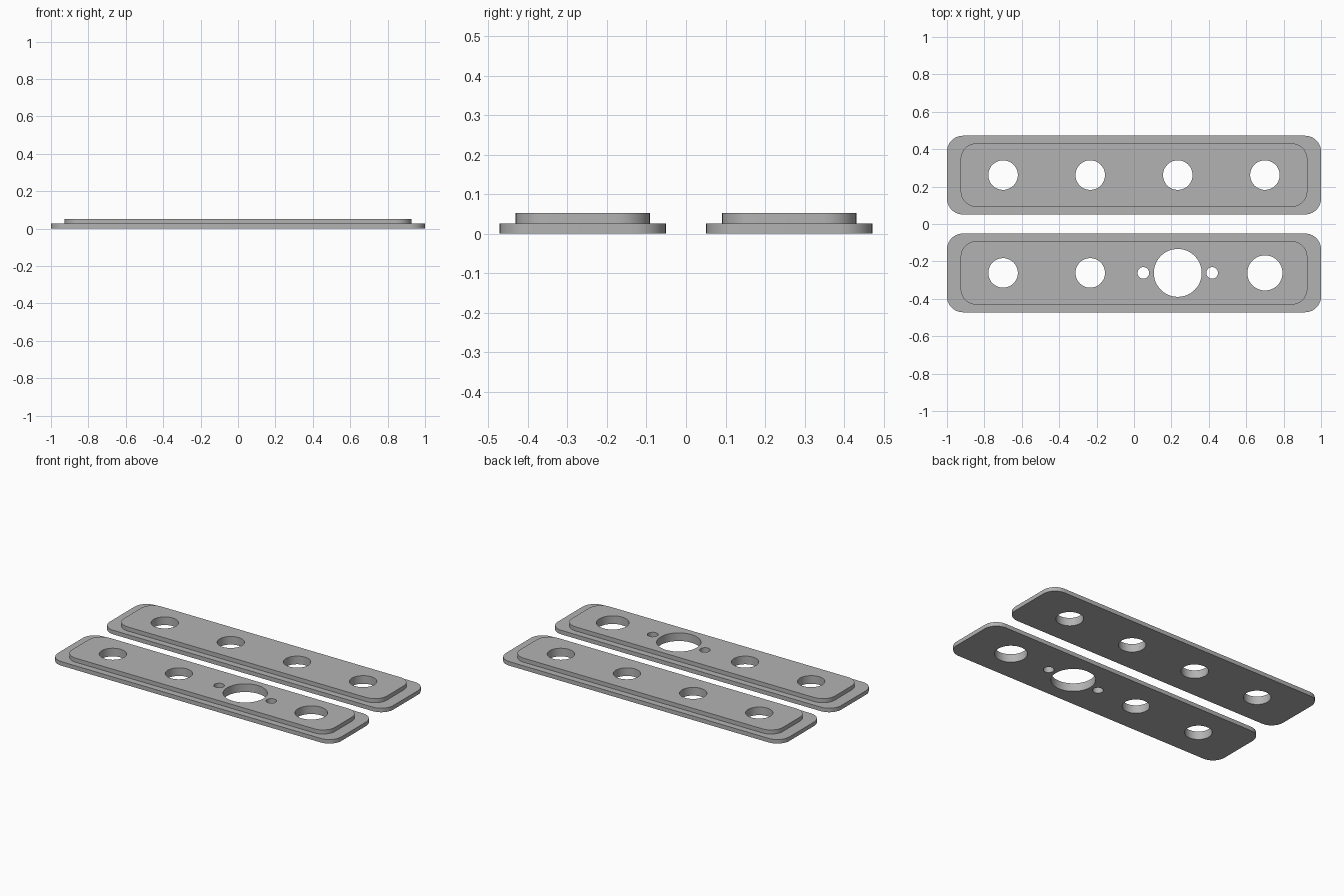
import bpy, bmesh, math

if "Cube" in bpy.data.objects:
    bpy.data.objects.remove(bpy.data.objects["Cube"])

# Single grey material
grey = bpy.data.materials.new("plain grey")
grey.diffuse_color = (0.45, 0.45, 0.45, 1)
grey.use_nodes = True
grey.node_tree.nodes["Principled BSDF"].inputs["Base Color"].default_value = grey.diffuse_color

BASE_Z, TOP_Z = 0.026, 0.052
CENTRE_Y = 0.2615


def rounded_rect(hx, hy, r, seg=10):
    """Corner-rounded rectangle outline, counter-clockwise."""
    pts = []
    for i, (sx, sy) in enumerate([(1, 1), (-1, 1), (-1, -1), (1, -1)]):
        for k in range(seg + 1):
            a = math.pi / 2 * (i + k / seg)
            pts.append((sx * (hx - r) + r * math.cos(a),
                        sy * (hy - r) + r * math.sin(a)))
    return pts


def circle(x, r, seg=48):
    return [(x + r * math.cos(2 * math.pi * k / seg),
             r * math.sin(2 * math.pi * k / seg)) for k in range(seg)]


def stepped_plate(name, y, holes):
    bm = bmesh.new()

    def ring(pts, z):
        return [bm.verts.new((px, py, z)) for px, py in pts]

    def bridge(a, b):
        n = len(a)
        for i in range(n):
            j = (i + 1) % n
            bm.faces.new((a[i], a[j], b[j], b[i]))

    def cap(loops):
        edges = []
        for loop in loops:
            for a, b in zip(loop, loop[1:] + loop[:1]):
                edges.append(bm.edges.get((a, b)) or bm.edges.new((a, b)))
        bmesh.ops.triangle_fill(bm, edges=edges, use_beauty=True)

    # Flange and raised step walls, joined by a flat ledge
    flange = rounded_rect(1.0, 0.2105, 0.085)
    step = rounded_rect(0.927, 0.17, 0.085)
    rings = [ring(flange, 0), ring(flange, BASE_Z),
             ring(step, BASE_Z), ring(step, TOP_Z)]
    for a, b in zip(rings, rings[1:]):
        bridge(a, b)

    # Through holes
    low = [ring(circle(*h), 0) for h in holes]
    high = [ring(circle(*h), TOP_Z) for h in holes]
    for a, b in zip(low, high):
        bridge(a, b)

    # Underside and top face
    cap([rings[0]] + low)
    cap([rings[3]] + high)
    bmesh.ops.dissolve_limit(bm, angle_limit=0.001, verts=[],
                             edges=[e for e in bm.edges if len(e.link_faces) == 2
                                    and all(len(f.verts) == 3 for f in e.link_faces)])
    bmesh.ops.recalc_face_normals(bm, faces=bm.faces)

    mesh = bpy.data.meshes.new(name)
    bm.to_mesh(mesh)
    bm.free()
    mesh.materials.append(grey)
    obj = bpy.data.objects.new(name, mesh)
    obj.location.y = y
    bpy.context.collection.objects.link(obj)
    bpy.ops.object.select_all(action='DESELECT')
    obj.select_set(True)
    bpy.context.view_layer.objects.active = obj
    bpy.ops.object.shade_smooth_by_angle(angle=math.radians(30))


# Back plate: four equal holes
stepped_plate("back_plate", CENTRE_Y,
              [(x, 0.079) for x in (-0.70, -0.234, 0.234, 0.70)])

# Front plate: large hole flanked by two screw holes, and a wider end hole
stepped_plate("front_plate", -CENTRE_Y,
              [(-0.70, 0.079), (-0.234, 0.079), (0.234, 0.128), (0.70, 0.094),
               (0.05, 0.031), (0.418, 0.031)])
